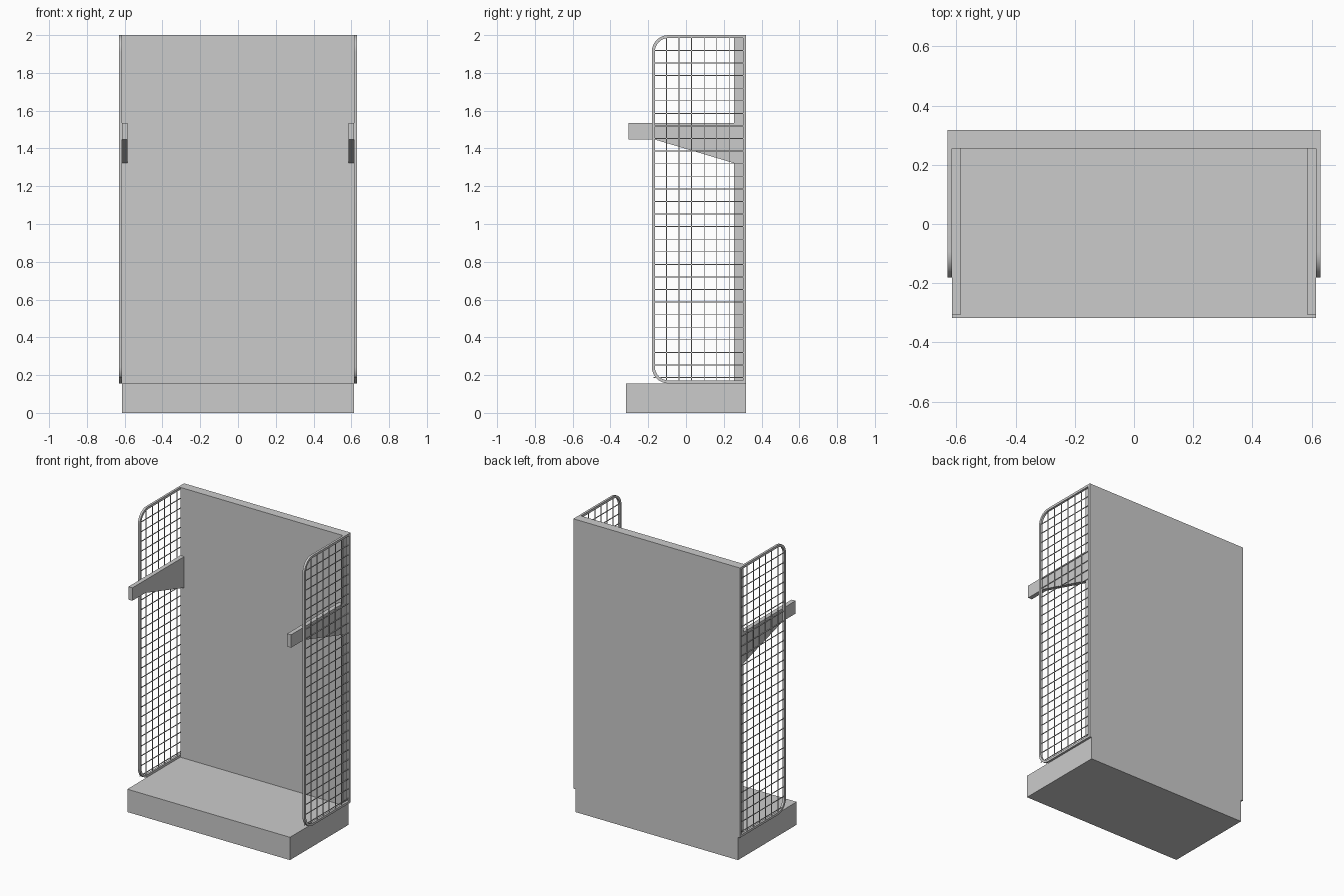
import bpy
import bmesh
from math import pi, sin, cos, radians

old = bpy.data.objects.get("Cube")
if old:
    bpy.data.objects.remove(old, do_unlink=True)

grey = bpy.data.materials.new("light grey")
grey.use_nodes = True
COLOUR = (0.6, 0.6, 0.6, 1)
grey.diffuse_color = COLOUR
grey.node_tree.nodes["Principled BSDF"].inputs["Base Color"].default_value = COLOUR

HALF_X, HALF_Y = 0.615, 0.317      # plinth half sizes
BASE_TOP, TOP = 0.156, 2.0
PANEL_FRONT = 0.255
FRAME_OUT, FRAME_FRONT = 0.63, -0.181
BAR, RADIUS = 0.016, 0.088


def finish(name, bm):
    bmesh.ops.recalc_face_normals(bm, faces=bm.faces)
    mesh = bpy.data.meshes.new(name)
    bm.to_mesh(mesh)
    bm.free()
    mesh.materials.append(grey)
    obj = bpy.data.objects.new(name, mesh)
    bpy.context.collection.objects.link(obj)
    return obj


def add_box(bm, lo, hi):
    verts = bmesh.ops.create_cube(bm, size=1)["verts"]
    for v in verts:
        for i in range(3):
            v.co[i] = (lo[i] + hi[i]) / 2 + v.co[i] * (hi[i] - lo[i])


def box(name, lo, hi):
    bm = bmesh.new()
    add_box(bm, lo, hi)
    return finish(name, bm)


def extrude_x(bm, faces, depth):
    result = bmesh.ops.extrude_face_region(bm, geom=faces)
    for v in result["geom"]:
        if isinstance(v, bmesh.types.BMVert):
            v.co.x += depth


def outline(inset):
    """Side frame loop in y, z: rounded at the front, square at the back."""
    r = RADIUS - inset
    cy = FRAME_FRONT + RADIUS
    pts = [(HALF_Y - inset, BASE_TOP + inset), (HALF_Y - inset, TOP - inset)]
    for cz, start in ((TOP - RADIUS, pi / 2), (BASE_TOP + RADIUS, pi)):
        for i in range(9):
            a = start + pi / 2 * i / 8
            pts.append((cy + r * cos(a), cz + r * sin(a)))
    return pts


# Plinth and back panel
box("plinth", (-HALF_X, -HALF_Y, 0), (HALF_X, HALF_Y, BASE_TOP))
box("back_panel", (-HALF_X, PANEL_FRONT, BASE_TOP), (HALF_X, HALF_Y, TOP))

for side, s in (("left", 1), ("right", -1)):
    # Rounded side frame
    bm = bmesh.new()
    outer = [bm.verts.new((s * HALF_X, y, z)) for y, z in outline(0)]
    inner = [bm.verts.new((s * HALF_X, y, z)) for y, z in outline(BAR)]
    n = len(outer)
    ring = [bm.faces.new((outer[i], outer[(i + 1) % n], inner[(i + 1) % n], inner[i]))
            for i in range(n)]
    extrude_x(bm, ring, s * (FRAME_OUT - HALF_X))
    frame = finish(side + "_frame", bm)
    bpy.ops.object.select_all(action="DESELECT")
    frame.select_set(True)
    bpy.context.view_layer.objects.active = frame
    bpy.ops.object.shade_smooth_by_angle(angle=radians(30))

    # Wire grid inside the frame
    bm = bmesh.new()
    x, w = s * (HALF_X + FRAME_OUT) / 2, 0.0022
    for i in range(27):
        z = 0.187 + i * 0.0666
        add_box(bm, (x - w, FRAME_FRONT + BAR / 2, z - w), (x + w, HALF_Y - BAR / 2, z + w))
    for i in range(6):
        y = -0.103 + i * 0.0664
        add_box(bm, (x - w, y - w, BASE_TOP + BAR / 2), (x + w, y + w, TOP - BAR / 2))
    finish(side + "_wire_grid", bm)

    # Tapered shelf bracket
    bm = bmesh.new()
    profile = [(-0.305, 1.535), (PANEL_FRONT, 1.535), (PANEL_FRONT, 1.322),
               (-0.165, 1.447), (-0.305, 1.447)]
    face = bm.faces.new([bm.verts.new((s * 0.585, y, z)) for y, z in profile])
    extrude_x(bm, [face], s * 0.03)
    finish(side + "_bracket", bm)
